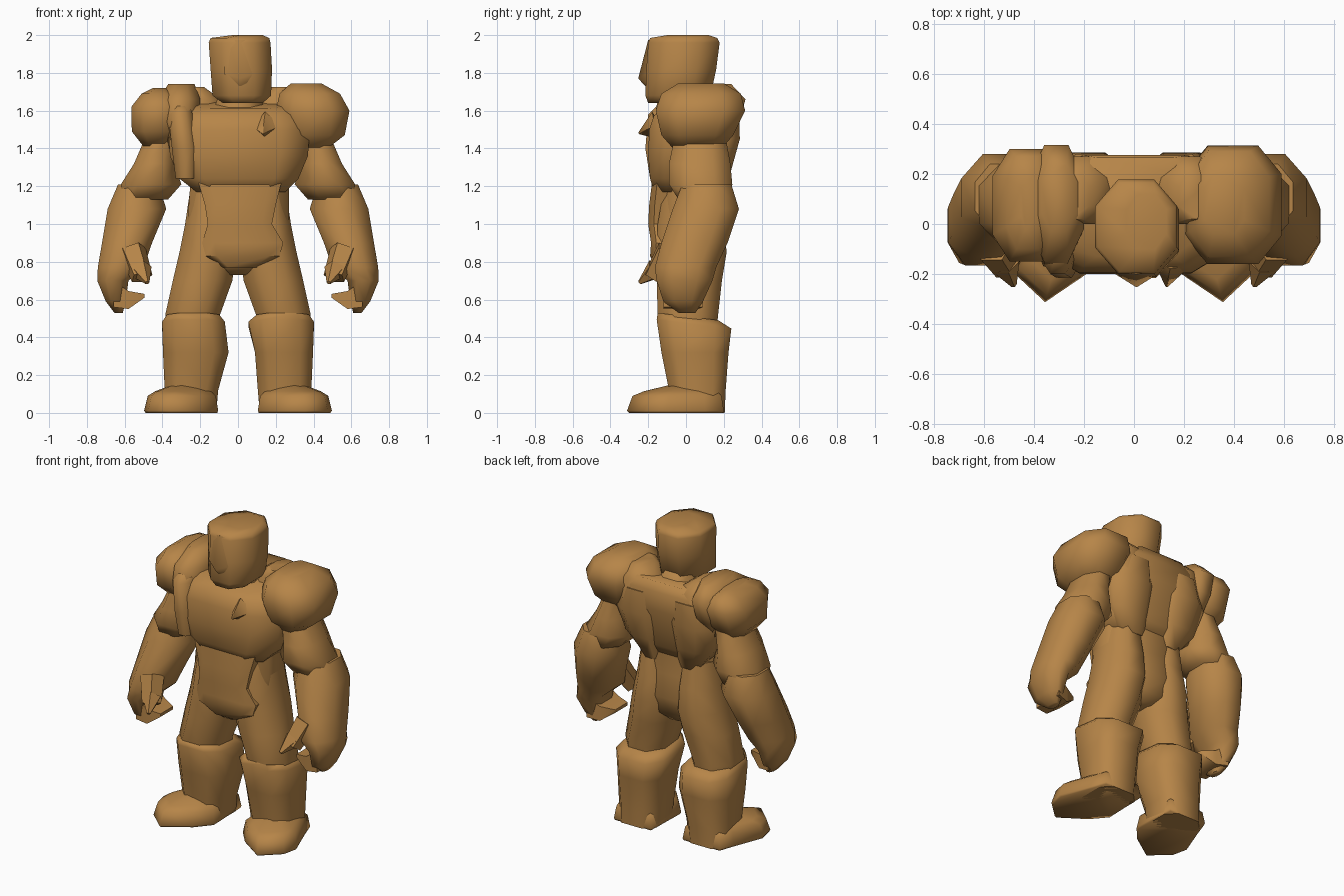
import bpy, bmesh, math
from mathutils import Vector

clay = bpy.data.materials.new("ochre clay")
clay.diffuse_color = (0.47, 0.235, 0.065, 1)


def finish(name, bm, angle):
    bmesh.ops.recalc_face_normals(bm, faces=bm.faces)
    me = bpy.data.meshes.new(name)
    bm.to_mesh(me)
    bm.free()
    me.materials.append(clay)
    me.polygons.foreach_set("use_smooth", [True] * len(me.polygons))
    me.set_sharp_from_angle(angle=math.radians(angle))
    ob = bpy.data.objects.new(name, me)
    bpy.context.collection.objects.link(ob)
    return ob


def skin(name, rings, angle=65):
    """Bridge rings of equal point count and cap both ends."""
    bm = bmesh.new()
    vs = [[bm.verts.new(p) for p in r] for r in rings]
    n = len(vs[0])
    for a, b in zip(vs, vs[1:]):
        for i in range(n):
            j = (i + 1) % n
            bm.faces.new((a[i], a[j], b[j], b[i]))
    bm.faces.new(vs[0])
    bm.faces.new(vs[-1])
    return finish(name, bm, angle)


def loft(name, rows, s=1, c=0.28, angle=65):
    """Rows are z, x0, x1, y0, y1 and an optional z slope along y; chamfered boxes."""
    rings = []
    for z, x0, x1, y0, y1, *t in rows:
        cx, cy, t = (x1 - x0) * c, (y1 - y0) * c, (t[0] if t else 0)
        pts = [(x0 + cx, y0), (x1 - cx, y0), (x1, y0 + cy), (x1, y1 - cy),
               (x1 - cx, y1), (x0 + cx, y1), (x0, y1 - cy), (x0, y0 + cy)]
        rings.append([(s * x, y, z + t * (y - (y0 + y1) / 2)) for x, y in pts])
    return skin(name, rings, angle)


def spike(name, a, b, r1, r2, s=1, n=5):
    """Tapered limb piece from point a to point b."""
    a, b = (Vector((s * p[0], p[1], p[2])) for p in (a, b))
    bm = bmesh.new()
    bmesh.ops.create_cone(bm, cap_ends=True, segments=n, radius1=r1, radius2=r2,
                          depth=(b - a).length)
    q = (b - a).to_track_quat('Z', 'Y')
    for v in bm.verts:
        v.co = q @ v.co + (a + b) / 2
    return finish(name, bm, 65)


# Head with a broad brow and nose wedge, and the short neck
loft("head", [(1.64, -.08, .13, -.20, .08), (1.68, -.135, .175, -.215, .13),
              (1.82, -.145, .18, -.21, .16), (1.96, -.155, .172, -.20, .178),
              (1.985, -.145, .165, -.19, .165), (2.0, -.03, .13, -.10, .12)])
skin("nose", [[(-.05, -.19, 1.97), (.01, -.20, 1.975), (.07, -.19, 1.97)],
              [(-.075, -.20, 1.80), (.01, -.253, 1.77), (.095, -.20, 1.80)],
              [(-.04, -.2, 1.74), (.01, -.215, 1.73), (.06, -.2, 1.74)]], 75)
loft("neck", [(1.5, -.15, .15, -.12, .2), (1.6, -.13, .14, -.1, .19),
              (1.72, -.09, .11, -.08, .13)])

# Rib cage, stomach plate and hips
loft("chest", [(1.17, -.22, .25, -.17, .18), (1.24, -.31, .32, -.19, .21),
               (1.36, -.36, .37, -.20, .235), (1.5, -.37, .38, -.195, .27),
               (1.60, -.34, .35, -.17, .275, .12), (1.65, -.25, .26, -.13, .265, .2)], c=.2)
loft("waist", [(.73, -.06, .06, -.10, .12), (.78, -.17, .17, -.15, .17),
               (.9, -.265, .265, -.165, .2), (1.05, -.265, .27, -.165, .18),
               (1.24, -.25, .27, -.16, .19)])
loft("stomach_plate", [(.77, -.08, .11, -.16, .0), (.83, -.17, .22, -.19, .0),
                       (.90, -.19, .24, -.185, .0), (1.0, -.16, .18, -.20, .0),
                       (1.1, -.175, .2, -.195, .0), (1.22, -.21, .23, -.18, .0)], c=.15, angle=40)
spike("chest_clasp", (.15, -.15, 1.52), (.13, -.25, 1.48), .08, .005, n=4)

# The two shoulders are uneven: one smooth, one lobed
loft("shoulder_pad", [(1.39, .30, .46, -.06, .18), (1.47, .25, .565, -.13, .25),
                      (1.6, .2, .59, -.16, .313), (1.69, .22, .54, -.13, .29),
                      (1.745, .28, .44, -.04, .2)], c=.24)
loft("shoulder_pad_outer", [(1.41, .36, .5, -.05, .17), (1.49, .30, .562, -.13, .25),
                            (1.62, .28, .565, -.15, .30), (1.69, .34, .51, -.1, .27),
                            (1.72, .38, .45, -.02, .2)], -1, c=.24)
loft("shoulder_pad_inner", [(1.40, .26, .38, -.1, .2), (1.54, .21, .42, -.17, .28),
                            (1.66, .2, .42, -.15, .315), (1.74, .23, .37, -.03, .24)], -1)

# Raised column of muscle at the side of the lobed shoulder
loft("chest_column", [(1.24, -.33, -.22, -.19, .0), (1.4, -.35, -.21, -.215, .0),
                      (1.58, -.37, -.24, -.20, .0), (1.64, -.34, -.26, -.14, .0)])

for s, side in ((1, "left"), (-1, "right")):
    # Back and neck muscles
    loft(side + "_neck_muscle", [(1.5, .05, .36, .0, .27), (1.66, .09, .33, .0, .27),
                                 (1.725, .18, .28, .02, .2)], s)
    loft(side + "_back_muscle", [(1.13, .06, .2, .05, .19), (1.27, .03, .31, .05, .235),
                                 (1.45, .02, .36, .05, .285), (1.6, .05, .3, .05, .28)], s)

    # Upper arm, and forearm that swings forward to the wrist
    loft(side + "_upper_arm", [(1.46, .31, .49, -.06, .21), (1.32, .335, .55, -.09, .235),
                               (1.21, .30, .62, -.09, .245), (1.13, .37, .61, -.04, .24)], s)
    loft(side + "_forearm", [(1.21, .42, .635, -.02, .24), (1.08, .38, .69, -.07, .28),
                             (.9, .455, .72, -.13, .22), (.77, .50, .742, -.165, .16),
                             (.70, .58, .745, -.155, .14), (.59, .595, .70, -.12, .09),
                             (.53, .61, .655, -.04, .05)], s)

    # Mitten fingers curling inwards, and the thumb
    skin(side + "_fingers",
         [[(s * x, y0, z0), (s * x, y1, z0), (s * x, y1, z1), (s * x, y0, z1)]
          for x, y0, y1, z0, z1 in ((.66, -.12, .09, .56, .70), (.58, -.12, .07, .55, .645),
                                    (.495, -.1, .03, .61, .63))])
    spike(side + "_thumb_base", (.56, -.09, .86), (.51, -.17, .72), .075, .06, s)
    spike(side + "_thumb", (.515, -.16, .76), (.48, -.245, .69), .06, .012, s)

    # Thigh
    loft(side + "_thigh", [(.42, .11, .37, -.13, .16), (.52, .095, .385, -.15, .17),
                           (.7, .03, .345, -.155, .19), (.85, .01, .31, -.155, .215),
                           (1.0, .02, .28, -.15, .2), (1.17, .05, .255, -.12, .18)], s)

    # Shin: one is bowed, the other straight
    mid, top = (.09, .055) if s > 0 else (.05, .07)
    loft(side + "_shin", [(.0, .115, .39, -.08, .205), (.12, .105, .388, -.09, .21),
                          (.32, mid, .397, -.13, .225), (.47, top, .402, -.155, .24, -.12),
                          (.51, .10, .375, -.15, .17, -.12)], s, c=.22, angle=75)

    # Low wedge foot
    outline = [(.115, .2), (.105, -.1), (.19, -.2), (.355, -.312), (.475, -.2),
               (.497, -.1), (.42, .1), (.385, .2)]
    skin(side + "_foot",
         [[(s * (.26 + (x - .26) * f), .05 + (y - .05) * f, z) for x, y in outline]
          for z, f in ((0, .97), (.012, 1), (.09, .92), (.115, .75), (.15, .35))], 85)
